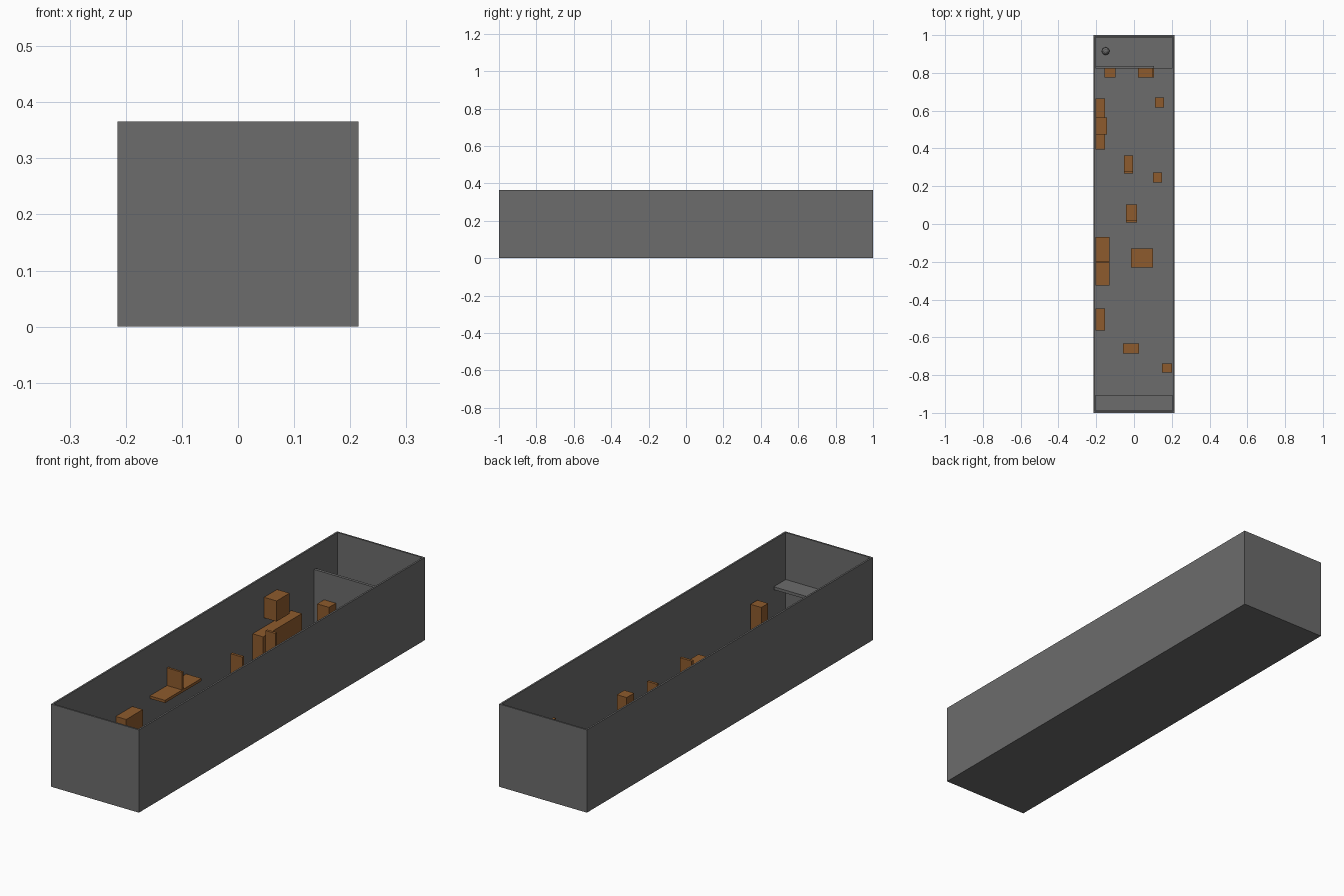
import bpy

cube = bpy.data.objects.get("Cube")
if cube:
    bpy.data.objects.remove(cube, do_unlink=True)


def material(name, colour):
    m = bpy.data.materials.new(name)
    m.use_nodes = True
    m.diffuse_color = colour
    m.node_tree.nodes["Principled BSDF"].inputs["Base Color"].default_value = colour
    return m


grey = material("stone grey", (0.15, 0.15, 0.15, 1))
brown = material("wood brown", (0.27, 0.105, 0.026, 1))


def box(name, x, y, z, mat):
    """Axis-aligned box from (min, max) pairs."""
    spans = (x, y, z)
    bpy.ops.mesh.primitive_cube_add(size=1, location=[(a + b) / 2 for a, b in spans])
    ob = bpy.context.object
    ob.name = name
    ob.scale = [b - a for a, b in spans]
    bpy.ops.object.transform_apply(location=False, rotation=False, scale=True)
    ob.data.materials.append(mat)
    return ob


W, L, H, T = 0.215, 1.0, 0.366, 0.011
IN_X, IN_Y = W - T, L - T
TOP = 0.147     # common height of the stepping blocks
SLAB = 0.012    # thickness of ledges and plates
TALL = 0.25     # height of upright plates

# Open-topped room: solid block with its top face inset and pushed down
import bmesh
room = box("room_shell", (-W, W), (-L, L), (0, H), grey)
bm = bmesh.new()
bm.from_mesh(room.data)
top = max(bm.faces, key=lambda f: f.calc_center_median().z)
bmesh.ops.inset_region(bm, faces=[top], thickness=T)
inner = bmesh.ops.extrude_discrete_faces(bm, faces=[top])["faces"]
bmesh.ops.translate(bm, vec=(0, 0, T - H), verts=inner[0].verts)
bm.to_mesh(room.data)
bm.free()

# Start ledge, raised end floor and the partition with its side opening
box("front_ledge", (-IN_X, IN_X), (-IN_Y, -0.905), (0.147, 0.16), grey)
box("back_platform", (-IN_X, IN_X), (0.823, IN_Y), (T, 0.16), grey)
box("partition", (-IN_X, 0.105), (0.823, 0.836), (0.16, 0.268), grey)

# Small faceted ball on the raised floor
bpy.ops.mesh.primitive_uv_sphere_add(segments=8, ring_count=6, radius=0.021,
                                     location=(-0.15, 0.915, 0.181))
ball = bpy.context.object
ball.name = "ball"
ball.data.materials.append(grey)

# Stepping columns standing on the floor
columns = [
    ((0.148, 0.201), (-0.786, -0.738)),
    ((-0.058, 0.026), (-0.685, -0.632)),
    ((-IN_X, -0.153), (-0.563, -0.447)),
    ((-0.016, 0.10), (-0.23, -0.13)),
    ((0.10, 0.148), (0.22, 0.272)),
    ((-IN_X, -0.153), (0.394, 0.665)),
    ((0.11, 0.16), (0.616, 0.67)),
    ((-0.155, -0.097), (0.775, 0.823)),
]
for i, (x, y) in enumerate(columns):
    box(f"column_{i + 1}", x, y, (T, TOP), brown)

# Wall ledge with an upright plate across its middle
box("wall_ledge", (-IN_X, -0.13), (-0.325, -0.07), (TOP - SLAB, TOP), brown)
box("wall_ledge_plate", (-IN_X, -0.13), (-0.205, -0.195), (TOP, 0.225), brown)

# Slabs with an upright plate along the near edge
for name, x, y in (("middle", (-0.042, 0.016), (0.008, 0.103)),
                   ("rear", (-0.053, -0.005), (0.268, 0.362))):
    box(name + "_slab", x, (y[0] + SLAB, y[1]), (TOP - SLAB, TOP), brown)
    box(name + "_plate", x, (y[0], y[0] + SLAB), (TOP - SLAB, TALL), brown)

# Last slab before the partition, with its plate at the side
box("end_slab", (0.02, 0.094), (0.775, 0.823), (TOP - SLAB, TOP), brown)
box("end_plate", (0.094, 0.105), (0.775, 0.823), (TOP - SLAB, TALL), brown)

# Hanging block above the long wall column
box("hanging_block", (-IN_X, -0.143), (0.474, 0.565), (0.187, 0.278), brown)
